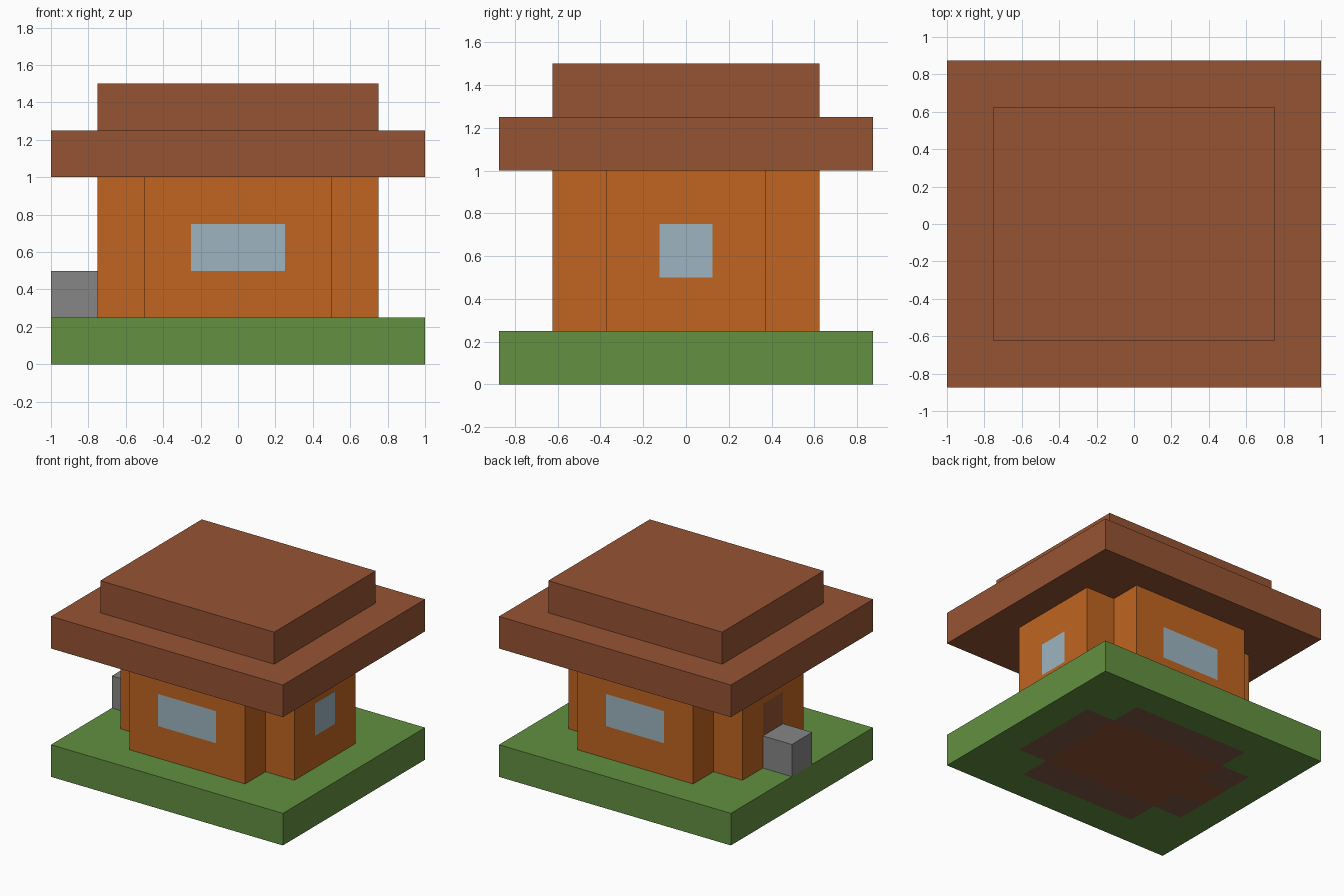
import bpy
import bmesh

old = bpy.data.objects.get("Cube")
if old:
    bpy.data.objects.remove(old)


def material(name, rgb):
    """Flat material from 8-bit sRGB values."""
    color = []
    for v in rgb:
        c = v / 255
        color.append(c / 12.92 if c <= 0.04045 else ((c + 0.055) / 1.055) ** 2.4)
    mat = bpy.data.materials.new(name)
    mat.use_nodes = True
    mat.diffuse_color = (*color, 1)
    bsdf = next(n for n in mat.node_tree.nodes if n.type == 'BSDF_PRINCIPLED')
    bsdf.inputs["Base Color"].default_value = (*color, 1)
    return mat


GRASS = material("grass_green", (98, 144, 64))
BROWN = material("roof_brown", (150, 84, 52))
ORANGE = material("wall_orange", (192, 101, 32))
GLASS = material("window_glass", (157, 181, 192))
STONE = material("step_grey", (134, 134, 134))
FOOTING = material("footing_brown", (128, 91, 72))


def prism(name, outline, z0, z1, mats, cuts=(), rule=None, capped=True):
    """Extrude an outline, slice it along axis planes and colour faces by rule."""
    bm = bmesh.new()
    bottom = bm.faces.new([bm.verts.new((x, y, z0)) for x, y in outline])
    ext = bmesh.ops.extrude_face_region(bm, geom=[bottom], use_keep_orig=True)
    top_verts = [g for g in ext["geom"] if isinstance(g, bmesh.types.BMVert)]
    bmesh.ops.translate(bm, verts=top_verts, vec=(0, 0, z1 - z0))
    bmesh.ops.recalc_face_normals(bm, faces=bm.faces)
    if not capped:
        caps = [f for f in bm.faces if abs(f.normal.z) > 0.5]
        bmesh.ops.delete(bm, geom=caps, context='FACES_ONLY')
    for axis, positions in cuts:
        normal = [float(i == axis) for i in range(3)]
        for p in positions:
            bmesh.ops.bisect_plane(bm, geom=bm.verts[:] + bm.edges[:] + bm.faces[:],
                                   plane_co=[p * n for n in normal], plane_no=normal)
    bm.normal_update()
    if rule:
        for f in bm.faces:
            f.material_index = rule(f.calc_center_median(), f.normal)
    mesh = bpy.data.meshes.new(name)
    bm.to_mesh(mesh)
    bm.free()
    for m in mats:
        mesh.materials.append(m)
    obj = bpy.data.objects.new(name, mesh)
    bpy.context.collection.objects.link(obj)
    return obj


def rect(x0, x1, y0, y1):
    return [(x0, y0), (x1, y0), (x1, y1), (x0, y1)]


def both(*values):
    return [s * v for v in values for s in (-1, 1)]


# House plan: a rectangle with notched corners
W, D = 0.75, 0.625        # outer half sizes
w, d = 0.5, 0.375         # half sizes of the room
OPEN_X, OPEN_Y = 0.25, 0.125   # half widths of the openings
quarter = [(W, d), (w, d), (w, D)]
plan = (quarter + [(-x, y) for x, y in reversed(quarter)]
        + [(-x, -y) for x, y in quarter] + [(x, -y) for x, y in reversed(quarter)])


# Lawn slab with the floor plan visible underneath
def ground_rule(c, n):
    x, y = abs(c.x), abs(c.y)
    if n.z > -0.5:
        return 0
    if (x < w and y < d) or (-W < c.x < 0 and y < OPEN_Y):
        return 1
    if (x < W and y < d) or (x < w and y < D):
        return 2
    return 0


prism("lawn_base", rect(-1, 1, -0.875, 0.875), 0, 0.25, [GRASS, BROWN, FOOTING],
      cuts=[(0, both(w, W)), (1, both(OPEN_Y, d, D))], rule=ground_rule)


# Walls with flush windows on three sides and a door on the right side
def wall_rule(c, n):
    if n.x < -0.5 and c.x < -w - 0.1 and abs(c.y) < OPEN_Y and c.z < 0.75:
        return 2
    if not 0.5 < c.z < 0.75:
        return 0
    front_back = abs(c.y) > d + 0.1 and abs(c.x) < OPEN_X
    left = c.x > w + 0.1 and abs(c.y) < OPEN_Y
    return 1 if front_back or left else 0


prism("house_walls", plan, 0.25, 1, [ORANGE, GLASS, BROWN],
      cuts=[(0, both(OPEN_X)), (1, both(OPEN_Y)), (2, [0.5, 0.75])],
      rule=wall_rule, capped=False)

# Doorstep block
prism("door_step", rect(-1, -W, -OPEN_Y, OPEN_Y), 0.25, 0.5, [STONE])

# Two-tier roof
prism("roof_eaves", rect(-1, 1, -0.875, 0.875), 1, 1.25, [BROWN])
prism("roof_top", rect(-W, W, -D, D), 1.25, 1.5, [BROWN])
